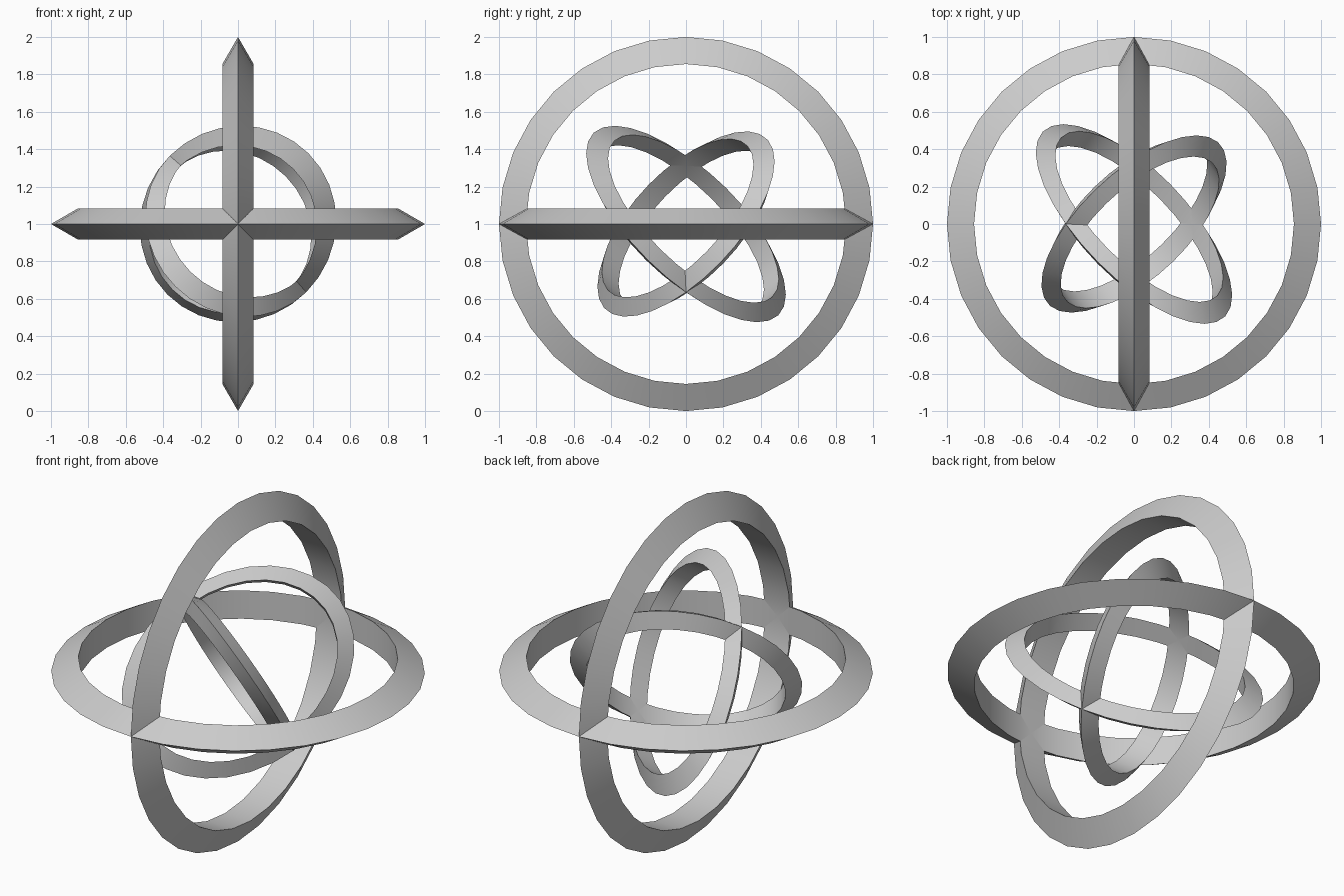
import bpy, math
from mathutils import Matrix, Vector

if "Cube" in bpy.data.objects:
    bpy.data.objects.remove(bpy.data.objects["Cube"])

MAJOR, MINOR = 0.9035, 0.0965   # outer edge at 1.0, three-sided section


def ring(name, radial, joint, width):
    """Triangular-section ring; arguments are scaled axes:
    free in-plane axis, shared joint axis, width axis."""
    if radial.cross(joint).dot(width) < 0:
        width = -width
    bpy.ops.mesh.primitive_torus_add(major_segments=32, minor_segments=3,
                                     major_radius=MAJOR, minor_radius=MINOR)
    ob = bpy.context.object
    ob.name = name
    ob.data.transform(Matrix((radial, joint, width)).transposed().to_4x4())
    ob.location = (0, 0, 1)
    bpy.ops.object.shade_smooth_by_angle(angle=math.radians(30))


def ring_pair(prefix, a, b, joint):
    """Two crossing rings sharing the joint axis."""
    ring(prefix + "_ring_a", a, joint, b)
    ring(prefix + "_ring_b", b, joint, a)


# Outer pair: one level, one upright, crossing front and back
ring_pair("outer", Vector((1, 0, 0)), Vector((0, 0, 1)), Vector((0, 1, 0)))

# Inner pair: squashed along the joint and tilted 45 degrees
s = math.sqrt(0.5)
ring_pair("inner",
          Vector((0.5, s, 0.5)) * 0.67,
          Vector((0.5, -s, 0.5)) * 0.755,
          Vector((s, 0, -s)) * 0.516)
